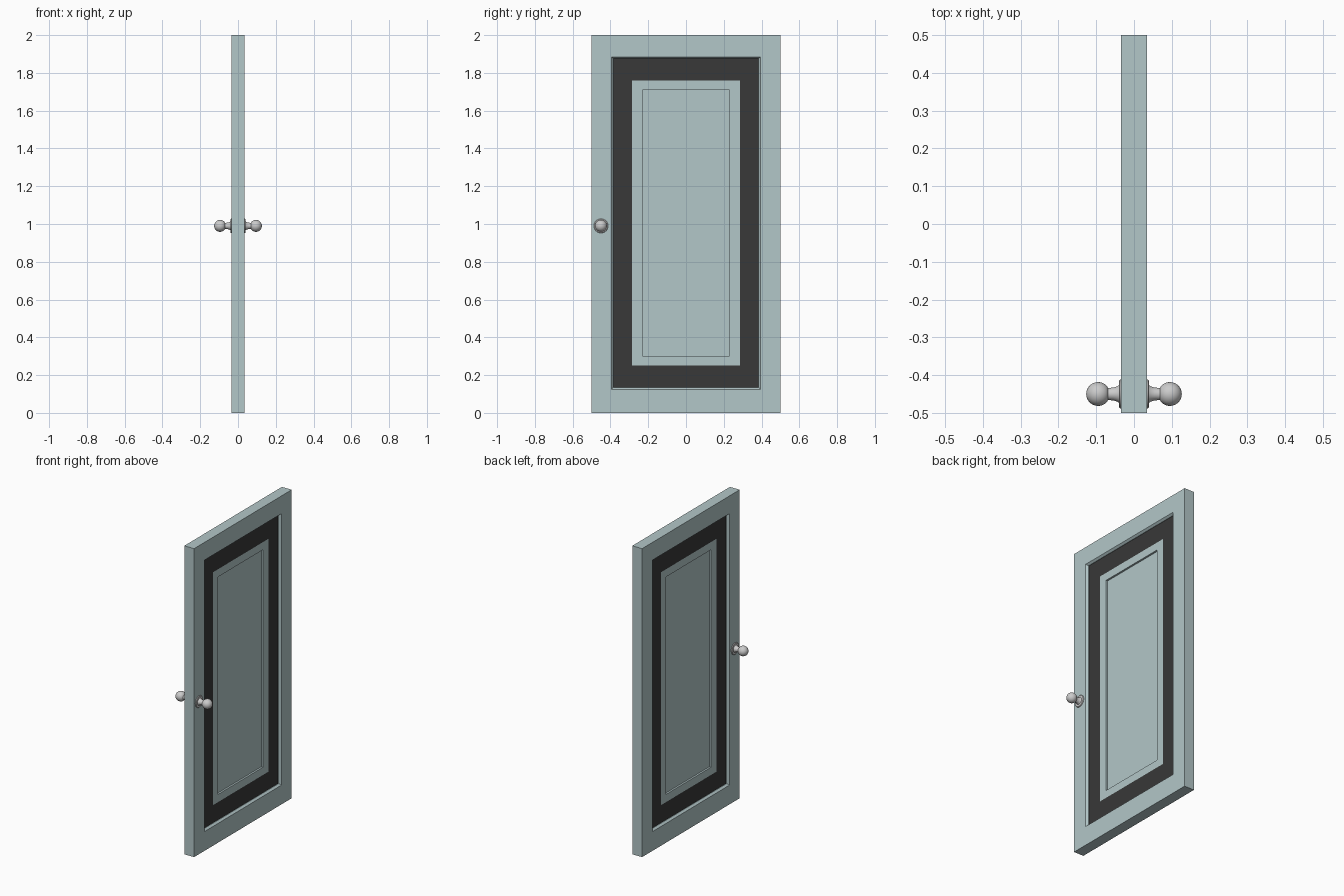
import bpy, bmesh, math
from mathutils import Matrix, Vector

if "Cube" in bpy.data.objects:
    bpy.data.objects.remove(bpy.data.objects["Cube"])


def material(name, rgba):
    m = bpy.data.materials.new(name)
    m.diffuse_color = rgba
    m.use_nodes = True
    m.node_tree.nodes["Principled BSDF"].inputs["Base Color"].default_value = m.diffuse_color
    return m


def finish(name, bm, mat=None):
    bmesh.ops.recalc_face_normals(bm, faces=bm.faces)
    me = bpy.data.meshes.new(name)
    bm.to_mesh(me)
    bm.free()
    ob = bpy.data.objects.new(name, me)
    bpy.context.collection.objects.link(ob)
    if mat:
        me.materials.append(mat)
    return ob


def rect_loops(name, half, mat, capped):
    """Bridge nested rectangles (half width, z low, z high, x), mirrored in x."""
    loops = half + [(w, a, b, -x) for w, a, b, x in reversed(half)]
    bm = bmesh.new()
    rings = [[bm.verts.new((x, y, z)) for y, z in ((-w, a), (w, a), (w, b), (-w, b))]
             for w, a, b, x in loops]
    pairs = list(zip(rings, rings[1:]))
    if capped:
        bm.faces.new(rings[0])
        bm.faces.new(rings[-1])
    else:
        pairs.append((rings[-1], rings[0]))
    for p, q in pairs:
        for i in range(4):
            j = (i + 1) % 4
            bm.faces.new((p[i], p[j], q[j], q[i]))
    return finish(name, bm, mat)


paint = material("pale_teal", (0.45, 0.57, 0.58, 1))
dark = material("dark_grey", (0.04, 0.04, 0.04, 1))

# Frame with a sloped lip around the opening
rect_loops("door_frame", [(0.385, 0.135, 1.875, 0.015), (0.385, 0.135, 1.875, 0.022),
                          (0.395, 0.125, 1.885, 0.035), (0.5, 0, 2, 0.035)], paint, False)
# Dark border set into the frame
rect_loops("dark_border", [(0.285, 0.25, 1.76, 0.012), (0.285, 0.25, 1.76, 0.019),
                           (0.39, 0.13, 1.88, 0.019)], dark, False)
# Centre panel with a shallow sunken field
rect_loops("centre_panel", [(0.23, 0.30, 1.71, 0.007), (0.23, 0.30, 1.71, 0.019),
                            (0.285, 0.25, 1.76, 0.019)], paint, True)

# Knobs: turned profile of rose, neck and ball (radius, distance from door centre)
profile = [(0, 0.03), (0.038, 0.03), (0.038, 0.037), (0.035, 0.040), (0.023, 0.040),
           (0.020, 0.045), (0.017, 0.055), (0.016, 0.069)]
R, C = 0.0315, 0.095
start = math.asin(0.016 / R)
profile += [(R * math.sin(t), C - R * math.cos(t))
            for t in (start + (math.pi - start) * i / 14 for i in range(1, 15))]
for side, name in ((1, "right_knob"), (-1, "left_knob")):
    bm = bmesh.new()
    vs = [bm.verts.new((side * d, -0.45 + r, 0.99)) for r, d in profile]
    es = [bm.edges.new(e) for e in zip(vs, vs[1:])]
    bmesh.ops.spin(bm, geom=vs + es, cent=(0, -0.45, 0.99), axis=(1, 0, 0),
                   angle=math.tau, steps=32)
    bmesh.ops.remove_doubles(bm, verts=bm.verts, dist=0.0001)
    ob = finish(name, bm)
    bpy.ops.object.select_all(action='DESELECT')
    ob.select_set(True)
    bpy.context.view_layer.objects.active = ob
    bpy.ops.object.shade_smooth_by_angle(angle=math.radians(35))
